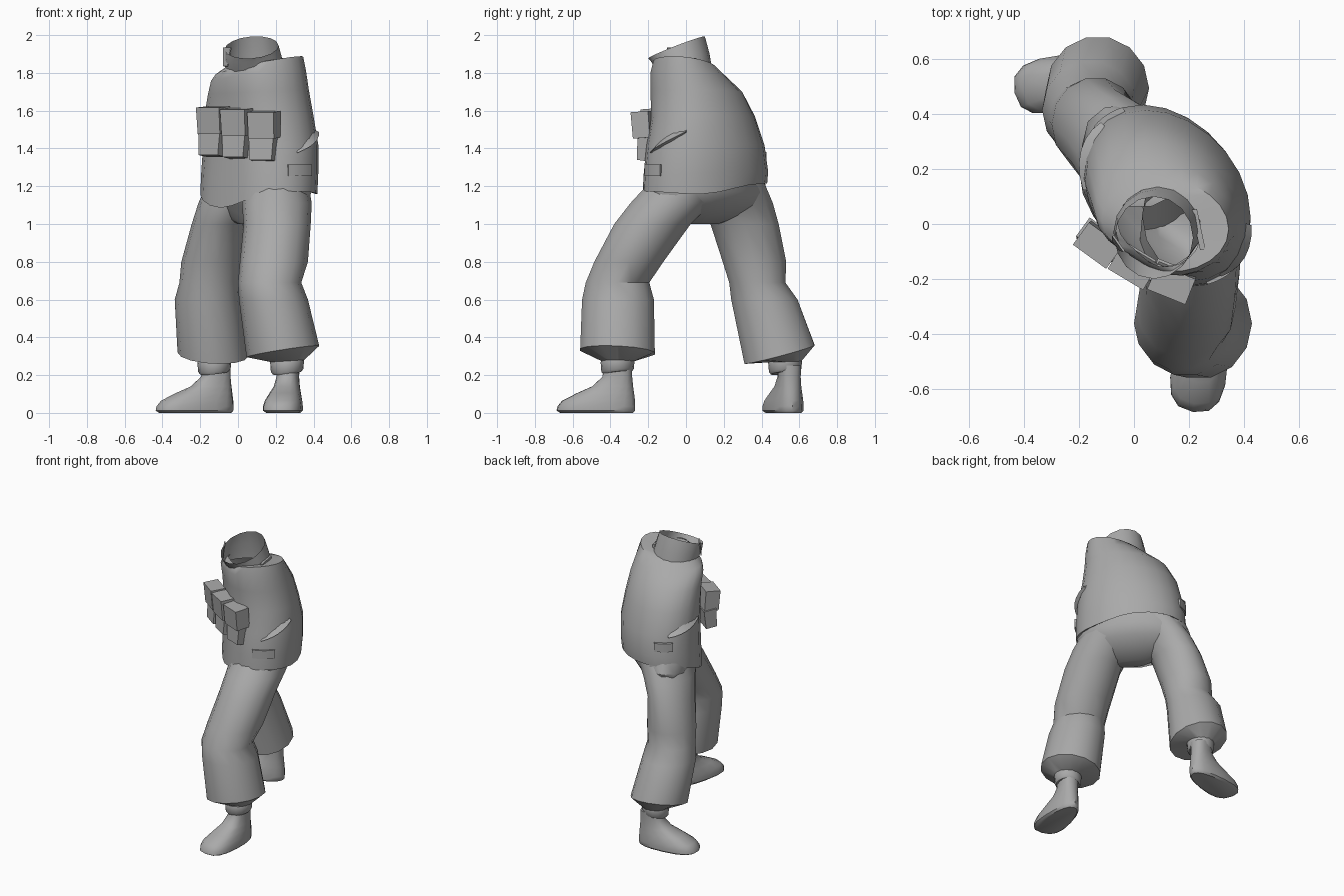
import bpy
import bmesh
from math import sin, cos, pi, radians, copysign
from mathutils import Vector, Matrix

cube = bpy.data.objects.get("Cube")
if cube:
    bpy.data.objects.remove(cube, do_unlink=True)

GREY = (0.4, 0.4, 0.4, 1)
cloth = bpy.data.materials.new("plain grey")
cloth.use_nodes = True
cloth.diffuse_color = GREY
cloth.node_tree.nodes["Principled BSDF"].inputs["Base Color"].default_value = GREY


def finish(name, bm, angle=40):
    """Turn a bmesh into a named, shaded object."""
    bmesh.ops.recalc_face_normals(bm, faces=bm.faces)
    mesh = bpy.data.meshes.new(name)
    bm.to_mesh(mesh)
    bm.free()
    mesh.materials.append(cloth)
    obj = bpy.data.objects.new(name, mesh)
    bpy.context.collection.objects.link(obj)
    bpy.ops.object.select_all(action='DESELECT')
    obj.select_set(True)
    bpy.context.view_layer.objects.active = obj
    bpy.ops.object.shade_smooth_by_angle(angle=radians(angle))
    return obj


def oval(x0, x1, y0, y1, z, tilt_x=0, tilt_y=0, skew=0.0, n=16):
    """Ring filling an x and y range, tilted in height and skewed in plan."""
    pts = []
    for i in range(n):
        t = 2 * pi * i / n
        c, s = cos(t), sin(t - skew)
        pts.append(Vector(((x0 + x1) / 2 + (x1 - x0) / 2 * c,
                           (y0 + y1) / 2 + (y1 - y0) / 2 * s,
                           z + tilt_x * c + tilt_y * s)))
    return pts


def loft(name, rings, caps=(True, True), angle=40):
    bm = bmesh.new()
    loops = [[bm.verts.new(p) for p in ring] for ring in rings]
    n = len(loops[0])
    for a, b in zip(loops, loops[1:]):
        for i in range(n):
            j = (i + 1) % n
            bm.faces.new((a[i], a[j], b[j], b[i]))
    for loop, wanted in zip((loops[0], loops[-1]), caps):
        if wanted:
            bm.faces.new(loop)
    return finish(name, bm, angle)


# Jacket: skewed ovals from hem to neckline, flattened across the chest
body = [(-.20, .42, -.23, .43, 1.195, .0, .02, .29),
        (-.195, .425, -.225, .435, 1.27, .0, .01, .28),
        (-.185, .425, -.21, .415, 1.42, 0, 0, .25),
        (-.18, .40, -.185, .365, 1.57, 0, 0, .22),
        (-.16, .375, -.19, .30, 1.70, .01, 0, .15),
        (-.145, .36, -.19, .225, 1.785, .025, -.015, .1),
        (-.12, .345, -.175, .165, 1.84, .045, -.015, .08),
        (-.06, .245, -.158, .13, 1.85, .015, -.01, .08)]
jacket_rings = [oval(*r, n=24) for r in body]
for k, ring in enumerate(jacket_rings):
    mid = sum(ring, Vector()) / len(ring)
    for p in ring:
        d = (p - mid).normalized().dot(Vector((-.71, -.71, 0)))
        p.xy = mid.xy + (p - mid).xy * (1 - (.09 + .01 * k) * max(d, 0) ** 6)
for p in jacket_rings[0]:                      # hem dips at front right and left side
    d = Vector((p.x - .11, p.y - .1)).normalized()
    p.z -= .10 * max(d.dot(Vector((-.85, -.53))), 0) ** 2
    p.z -= .035 * max(d.x, 0) ** 4
inner = [Vector((.11 + (p.x - .11) * .9, .1 + (p.y - .1) * .9, p.z + .02))
         for p in jacket_rings[0]]
loft("jacket", [inner] + jacket_rings, (False, False))

# Open collar leaning forward
loft("collar", [oval(-.06, .25, -.158, .145, 1.80, .01, -.02),
                oval(-.075, .23, -.185, .125, 1.88, .01, .02),
                oval(-.07, .215, -.20, .10, 1.935, .01, .058)], (False, False))

# Trouser seat and legs
loft("trouser_seat", [oval(-.17, .38, -.19, .40, 1.28, skew=.4),
                      oval(-.19, .39, -.2, .435, 1.17, skew=.55),
                      oval(-.16, .36, -.16, .41, 1.10, skew=.7),
                      oval(-.09, .27, -.1, .31, 1.045, skew=.75),
                      oval(.0, .15, -.01, .17, 1.0, skew=.7)], (False, True))

legs = {
    "left": [(.03, .37, -.18, .25, 1.24), (.02, .39, -.30, .14, 1.11),
             (.03, .385, -.385, .03, 1.0), (.01, .37, -.49, -.115, .8),
             (0, .335, -.535, -.19, .69), (.005, .37, -.555, -.165, .6),
             (.045, .43, -.565, -.16, .325, .03, -.01),
             (.17, .34, -.44, -.28, .27)],
    "right": [(-.15, .2, .06, .41, 1.24), (-.21, .1, .06, .465, 1.11),
              (-.245, .04, .125, .495, 1.0), (-.30, .02, .19, .535, .8),
              (-.31, .01, .225, .53, .69), (-.335, .015, .235, .595, .6),
              (-.32, .055, .305, .685, .31, -.01, .05),
              (-.21, -.04, .45, .61, .27)],
}
for side, rows in legs.items():
    loft(side + "_trouser_leg", [oval(*r, n=14) for r in rows], (False, True))

# Ankle cuffs
for side, (x, y) in {"left": (.26, -.362), "right": (-.125, .525)}.items():
    loft(side + "_ankle_cuff",
         [oval(x - r, x + r, y - r, y + r, z, .008, .008)
          for r, z in ((.08, .30), (.09, .275), (.086, .225), (.076, .212))])


# Feet: stacked blunt egg shapes, measured from heel toward toe
def blunt(v):
    return copysign(abs(v) ** .8, v)


def foot(name, heel, direction):
    ahead = Vector(direction).normalized()
    across = Vector((-ahead.y, ahead.x))
    levels = [(.01, .40, .09, .0), (0, .42, .106, .012), (0, .415, .106, .035),
              (0, .39, .10, .065), (.005, .31, .085, .105), (.01, .23, .072, .14),
              (.015, .175, .064, .19), (.015, .165, .066, .25)]
    rings = []
    for back, front, half, z in levels:
        ring = []
        for i in range(16):
            t = 2 * pi * i / 16
            widen = .92 + .25 * cos(t) * (front - .165) / .25
            along = (back + front) / 2 + (front - back) / 2 * blunt(cos(t))
            p = Vector(heel) + ahead * along + across * half * widen * blunt(sin(t))
            ring.append(Vector((p.x, p.y, z)))
        rings.append(ring)
    loft(name, rings)


foot("left_foot", (.278, -.27), (-.15, -.99))
foot("right_foot", (-.025, .565), (-.97, -.2))


# Boxes with a tapered foot, used for pouches and flaps
def box(name, place, size, turn, lean=0, taper=1.0):
    bm = bmesh.new()
    bmesh.ops.create_cube(bm, size=1)
    for v in bm.verts:
        if v.co.z < 0:
            v.co.x *= taper
            v.co.y = .5 + (v.co.y - .5) * taper
    bm.transform(Matrix.Translation(place) @ Matrix.Rotation(radians(turn), 4, 'Z')
                 @ Matrix.Rotation(radians(lean), 4, 'X')
                 @ Matrix.Diagonal((*size, 1)))
    return finish(name, bm, 20)


# Row of chest pouches, stepping down toward the left
pouches = [(-.13, -.075, 1.55, -36), (-.003, -.155, 1.54, -31), (.138, -.215, 1.525, -22)]
for i, (x, y, z, turn) in enumerate(pouches, 1):
    box(f"pouch_lid_{i}", (x, y, z), (.15, .10, .14), turn, 4, .97)
    box(f"pouch_body_{i}", (x - .004, y + .016, z - .125), (.142, .085, .13), turn, -8, .88)


# Strips curving around the jacket, given by angle range and profile
def wrapped(name, start, end, profile, steps=6):
    columns = []
    for k in range(steps + 1):
        f = k / steps
        t = radians(start + (end - start) * f)
        out = Vector((cos(t), sin(t - .27)))
        columns.append([Vector((.118 + out.x * (.306 + lift), .104 + out.y * (.32 + lift), z))
                        for lift, z in profile(f)])
    loft(name, columns)


def patch(low):
    return lambda f: ((-.01, low), (.012, low), (.012, low + .06), (-.01, low + .06))


def fold(z0, z1, size):
    """Overhanging ridge that swells in the middle."""
    def profile(f):
        z, swell = z0 + (z1 - z0) * f, size * sin(pi * (.1 + .8 * f))
        return ((-.03, z - swell), (swell * .6, z - swell * .3), (-.03, z + swell * 2))
    return profile


wrapped("left_hem_patch", -62, -31, patch(1.255))
wrapped("right_hem_patch", 120, 146, patch(1.32))
wrapped("left_sleeve_fold", -50, -4, fold(1.38, 1.49, .025))
wrapped("right_sleeve_fold", 140, 192, fold(1.42, 1.49, .025))

# Neck closure flap and shoulder seam
box("collar_flap", (-.062, -.075, 1.885), (.07, .008, .10), -55, -8, .6)
box("left_shoulder_seam", (.235, -.02, 1.855), (.02, .15, .05), 12)
